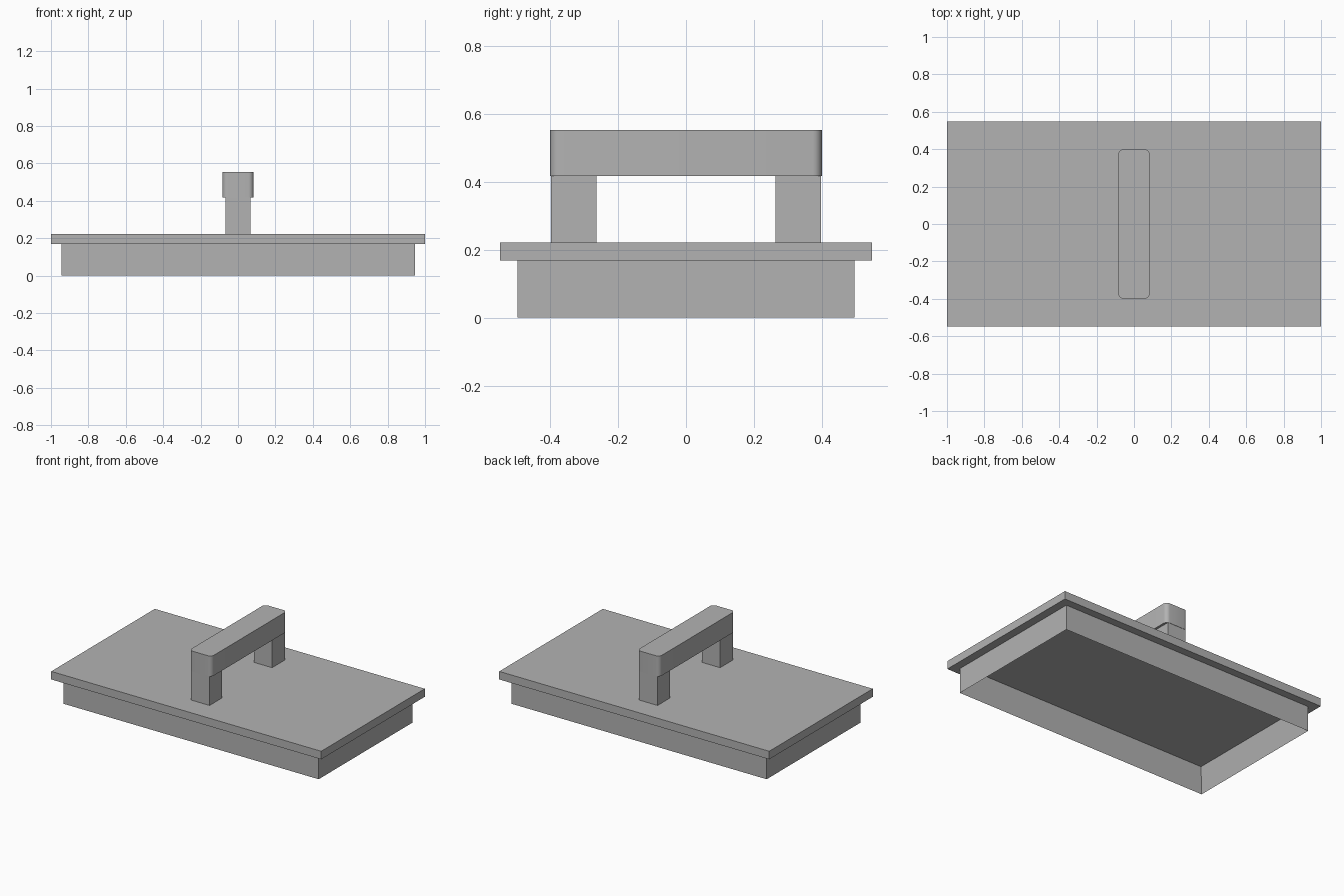
import bpy
import bmesh

cube = bpy.data.objects.get("Cube")
if cube:
    bpy.data.objects.remove(cube, do_unlink=True)

grey = bpy.data.materials.new("plain_grey")
grey.use_nodes = True
colour = (0.45, 0.45, 0.45, 1)
grey.diffuse_color = colour
grey.node_tree.nodes["Principled BSDF"].inputs["Base Color"].default_value = colour


def add_object(name, bm):
    mesh = bpy.data.meshes.new(name)
    bm.to_mesh(mesh)
    bm.free()
    mesh.materials.append(grey)
    obj = bpy.data.objects.new(name, mesh)
    bpy.context.collection.objects.link(obj)
    return obj


def box_mesh(low, high):
    bm = bmesh.new()
    bmesh.ops.create_cube(bm, size=1)
    for v in bm.verts:
        v.co = [(a + b) / 2 + c * (b - a) for a, b, c in zip(low, high, v.co)]
    return bm


SKIRT_TOP, PLATE_TOP, GRIP_BASE, GRIP_TOP = 0.168, 0.222, 0.417, 0.553

# Overhanging cover plate
add_object("cover_plate", box_mesh((-1, -0.548, SKIRT_TOP), (1, 0.548, PLATE_TOP)))

# Hollow skirt: a rim inset from the underside and pushed up to the plate
bm = box_mesh((-0.945, -0.496, 0), (0.945, 0.496, SKIRT_TOP))
bm.normal_update()
top = max(bm.faces, key=lambda f: f.calc_center_median().z)
bottom = min(bm.faces, key=lambda f: f.calc_center_median().z)
bmesh.ops.inset_region(bm, faces=[bottom], thickness=0.04)
for v in bottom.verts:
    v.co.z = SKIRT_TOP
bmesh.ops.delete(bm, geom=[top, bottom], context="FACES_ONLY")
add_object("skirt", bm)

# Handle posts, front and back
for name, side in (("front_post", -1), ("back_post", 1)):
    y0, y1 = sorted((side * 0.264, side * 0.398))
    add_object(name, box_mesh((-0.068, y0, PLATE_TOP), (0.068, y1, GRIP_BASE)))

# Grip bar with rounded upright corners
bm = box_mesh((-0.083, -0.4, GRIP_BASE), (0.083, 0.4, GRIP_TOP))
upright = [e for e in bm.edges if abs(e.verts[0].co.z - e.verts[1].co.z) > 0.1]
bmesh.ops.bevel(bm, geom=upright, offset=0.027, segments=6, profile=0.5, affect="EDGES")
grip = add_object("grip", bm)
bpy.context.view_layer.objects.active = grip
grip.select_set(True)
bpy.ops.object.shade_smooth_by_angle()
